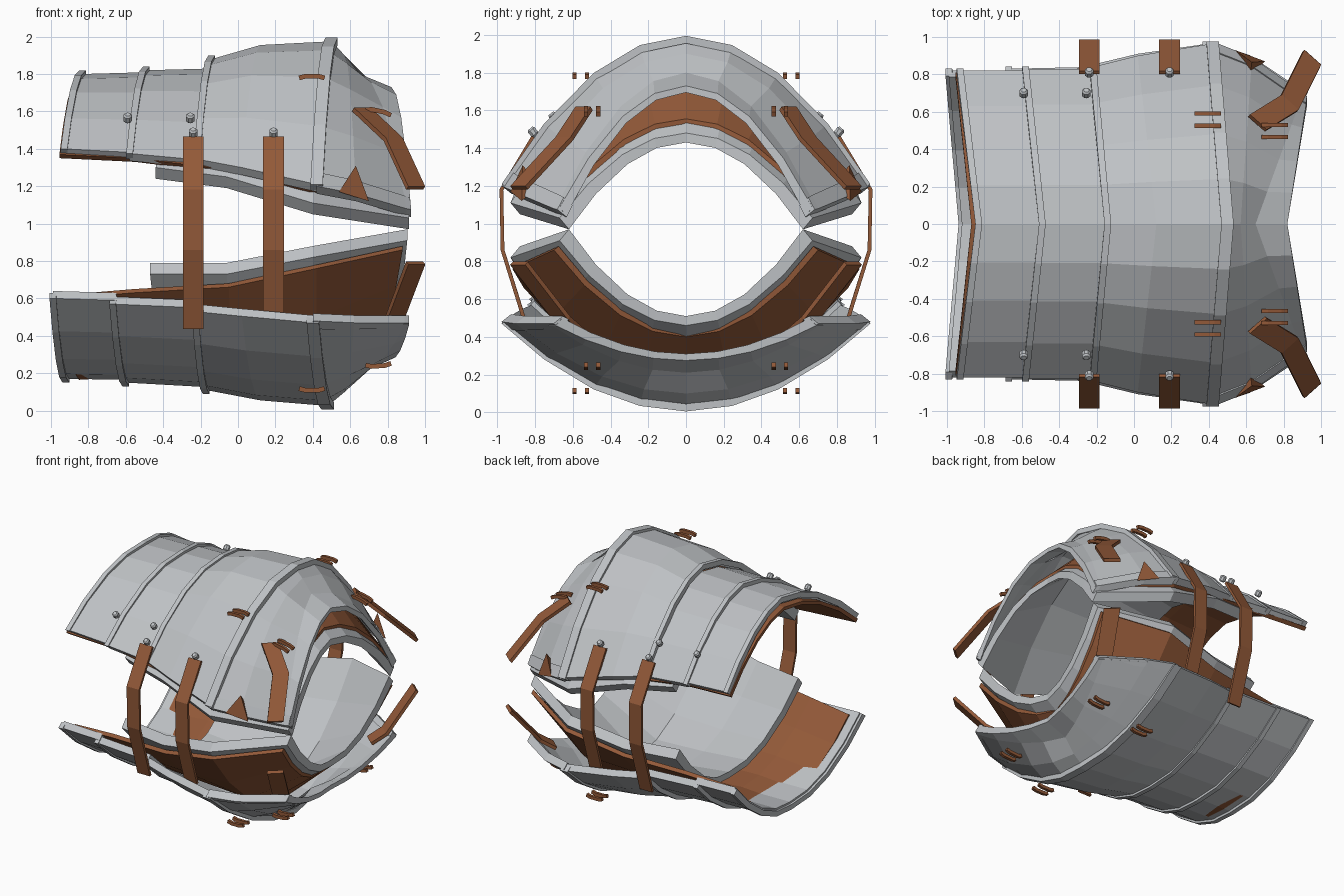
import bpy, bmesh, math
from mathutils import Vector

if "Cube" in bpy.data.objects:
    bpy.data.objects.remove(bpy.data.objects["Cube"])


def material(name, rgb):
    m = bpy.data.materials.new(name)
    m.diffuse_color = (*rgb, 1)
    m.use_nodes = True
    m.node_tree.nodes["Principled BSDF"].inputs["Base Color"].default_value = m.diffuse_color
    return m


STEEL = material("steel grey", (0.52, 0.54, 0.56))
LEATHER = material("leather brown", (0.29, 0.10, 0.04))
ARCH = (-1, -0.77, -0.5, -0.25, 0, 0.25, 0.5, 0.77, 1)


def finish(name, bm, mat):
    bmesh.ops.recalc_face_normals(bm, faces=bm.faces)
    me = bpy.data.meshes.new(name)
    bm.to_mesh(me)
    bm.free()
    me.materials.append(mat)
    ob = bpy.data.objects.new(name, me)
    bpy.context.collection.objects.link(ob)
    return ob


def arch_point(st, u):
    xc, xe, w, ze, zc = st
    return (xc + (xe - xc) * abs(u), w * u, ze + (zc - ze) * (1 - u * u))


def shell(name, stations, mat, side, t=0.035, lip=0.04, us=ARCH):
    """Lofted arch with thickness. Station: centre x, edge x, half width, edge z, crown z."""
    bm = bmesh.new()
    layers = []
    for k in (0, 1):
        layers.append([[bm.verts.new(arch_point(
            (a, b, w - k * t, ze - side * k * lip, zc - side * k * t), u))
            for u in us] for a, b, w, ze, zc in stations])
    n, m = len(stations), len(us)
    for g in layers:
        for i in range(n - 1):
            for j in range(m - 1):
                bm.faces.new((g[i][j], g[i + 1][j], g[i + 1][j + 1], g[i][j + 1]))
    o, q = layers
    for i in range(n - 1):
        for j in (0, m - 1):
            bm.faces.new((o[i][j], o[i + 1][j], q[i + 1][j], q[i][j]))
    for j in range(m - 1):
        for i in (0, n - 1):
            bm.faces.new((o[i][j], o[i][j + 1], q[i][j + 1], q[i][j]))
    return finish(name, bm, mat)


def bead(name, st, side, half=0.018, rise=0.02):
    xc, xe, w, ze, zc = st
    shell(name, [(xc + d, xe + d, w + rise * 0.6, ze, zc + side * rise)
                 for d in (-half, half)], STEEL, side, 0.04, 0.03)


def ribbon(name, path, widths, t, mat):
    """Flat band along a path, with a width vector at every point."""
    bm = bmesh.new()
    pts = [Vector(p) for p in path]
    rings = []
    for i, p in enumerate(pts):
        w = Vector(widths[i]) / 2
        tan = pts[min(i + 1, len(pts) - 1)] - pts[max(i - 1, 0)]
        nrm = tan.cross(w).normalized() * t / 2
        rings.append([bm.verts.new(c) for c in
                      (p - w - nrm, p + w - nrm, p + w + nrm, p - w + nrm)])
    for a, b in zip(rings, rings[1:]):
        for k in range(4):
            bm.faces.new((a[k], a[(k + 1) % 4], b[(k + 1) % 4], b[k]))
    bm.faces.new(rings[0])
    bm.faces.new(rings[-1])
    return finish(name, bm, mat)


# Outer plates of both halves; the last one flares into the collar
upper = [
    [(-0.83, -0.93, 0.82, 1.40, 1.80), (-0.47, -0.56, 0.82, 1.38, 1.81)],
    [(-0.49, -0.58, 0.83, 1.375, 1.82), (-0.12, -0.20, 0.83, 1.34, 1.83)],
    [(-0.14, -0.22, 0.84, 1.345, 1.88), (0.12, 0.02, 0.90, 1.30, 1.955),
     (0.50, 0.42, 0.965, 1.21, 1.975)],
    [(0.50, 0.42, 0.965, 1.21, 1.975), (0.57, 0.63, 0.88, 1.17, 1.90),
     (0.65, 0.90, 0.69, 1.09, 1.80), (0.82, 0.925, 0.67, 1.085, 1.73)],
]
lower = [
    [(-0.92, -0.99, 0.82, 0.60, 0.17), (-0.58, -0.65, 0.82, 0.59, 0.165)],
    [(-0.60, -0.67, 0.83, 0.57, 0.15), (-0.15, -0.21, 0.84, 0.55, 0.125)],
    [(-0.17, -0.23, 0.85, 0.53, 0.11), (0.12, 0.02, 0.91, 0.505, 0.055),
     (0.48, 0.40, 0.965, 0.47, 0.025)],
    [(0.48, 0.40, 0.965, 0.47, 0.025), (0.57, 0.62, 0.89, 0.46, 0.10),
     (0.65, 0.89, 0.71, 0.46, 0.21), (0.82, 0.915, 0.69, 0.46, 0.275)],
]
for half, plates, side in (("upper", upper, 1), ("lower", lower, -1)):
    for i, p in enumerate(plates):
        shell(f"{half}_plate_{i + 1}", p, STEEL, side)
        bead(f"{half}_ridge_{i + 1}", p[0], side, half=0.033 if i == 3 else 0.018)
    # raised trim along the long edges of the front plates
    for s, tag in ((1, "back"), (-1, "front")):
        trim = [(a, b, w + 0.012, ze - side * 0.01, zc) for a, b, w, ze, zc in plates[3]]
        shell(f"{half}_edge_trim_{tag}", trim, STEEL, side, 0.05, 0.04,
              (s * 0.95, s * 1.0))

# Leather lining between the steel layers
shell("upper_lining", [
    (-0.87, -0.955, 0.81, 1.37, 1.75), (-0.48, -0.55, 0.80, 1.35, 1.765),
    (0.0, -0.06, 0.84, 1.29, 1.83), (0.42, 0.38, 0.92, 1.19, 1.88),
    (0.76, 0.86, 0.66, 1.12, 1.555)], LEATHER, 1, 0.025, 0.02)
shell("lower_lining", [
    (-0.85, -0.92, 0.77, 0.60, 0.165), (-0.5, -0.56, 0.80, 0.63, 0.185),
    (0.0, -0.05, 0.86, 0.66, 0.155), (0.42, 0.42, 0.92, 0.76, 0.11),
    (0.74, 0.88, 0.70, 0.86, 0.40)], LEATHER, -1, 0.025, 0.02)

# Inner steel shells around the opening
shell("upper_inner_shell", [
    (-0.36, -0.44, 0.80, 1.30, 1.72), (0.0, -0.06, 0.87, 1.25, 1.78),
    (0.42, 0.40, 0.93, 1.11, 1.84), (0.82, 0.915, 0.67, 1.03, 1.48)],
    STEEL, 1, 0.05, 0.06)
shell("lower_inner_shell", [
    (-0.38, -0.47, 0.80, 0.73, 0.25), (0.0, -0.06, 0.87, 0.73, 0.205),
    (0.42, 0.40, 0.93, 0.82, 0.17), (0.82, 0.905, 0.67, 0.91, 0.46)],
    STEEL, -1, 0.05, 0.06)


def stud(name, x, y, z, s):
    bpy.ops.mesh.primitive_cylinder_add(vertices=8, radius=0.026, depth=0.05,
                                        location=(x, y, z), rotation=(-s * 0.7, 0, 0))
    ob = bpy.context.object
    ob.name = name
    bev = ob.modifiers.new("round", 'BEVEL')
    bev.width, bev.limit_method = 0.01, 'ANGLE'
    ob.data.materials.append(STEEL)


for s, tag in ((1, "back"), (-1, "front")):
    # Side straps joining the halves, each with a stud
    for i, x in enumerate((-0.24, 0.19)):
        low = (0.44, 0.50)[i]
        ribbon(f"side_strap_{tag}_{i + 1}",
               [(x, s * (0.84 + 0.02 * i), low), (x, s * 0.972, 0.86),
                (x, s * 0.978, 1.18), (x, s * 0.81, 1.46)],
               [(0.11, 0, 0)] * 4, 0.02, LEATHER)
        stud(f"strap_stud_{tag}_{i + 1}", x, s * 0.81, 1.485, s)
    for i, x in enumerate((-0.59, -0.255)):
        stud(f"plate_stud_{tag}_{i + 1}", x, s * 0.70, 1.565, s)

    # Diagonal shoulder straps; the lower ones tuck inside the collar
    wide = [(0.09, -s * 0.08, 0)] * 3
    ribbon(f"upper_shoulder_strap_{tag}",
           [(0.66, s * 0.54, 1.61), (0.83, s * 0.645, 1.45), (0.95, s * 0.885, 1.19)],
           wide, 0.025, LEATHER)
    ribbon(f"lower_shoulder_strap_{tag}",
           [(0.76, s * 0.58, 0.43), (0.84, s * 0.66, 0.50), (0.95, s * 0.885, 0.79)],
           wide, 0.025, LEATHER)

    # Paired lace loops on the shells
    loops = (("upper_ridge", 0.395, 0.525, 0.59, 1.785, 1, 0),
             ("upper_collar", 0.75, 0.465, 0.53, 1.60, 1, -0.015),
             ("lower_ridge", 0.395, 0.525, 0.59, 0.112, -1, 0),
             ("lower_collar", 0.75, 0.465, 0.53, 0.242, -1, 0.005))
    for label, x, y1, y2, z, up, tilt in loops:
        for k, y in enumerate((y1, y2)):
            path = [(x + d, s * y, z + tilt * d / 0.07 + up * h) for d, h in
                    ((-0.068, -0.006), (-0.035, 0.003), (0.035, 0.003), (0.068, -0.006))]
            ribbon(f"{label}_loop_{tag}_{k + 1}", path, [(0, 0.022, 0)] * 4, 0.025, LEATHER)

    # Pointed leather tab at the flank of the front plate
    bm = bmesh.new()
    tab = [(0.54, 0.93, 1.17), (0.63, 0.865, 1.31), (0.70, 0.87, 1.12), (0.62, 0.78, 1.20)]
    v = [bm.verts.new((a, s * b, c)) for a, b, c in tab]
    for f in ((0, 1, 2), (0, 1, 3), (1, 2, 3), (0, 2, 3)):
        bm.faces.new([v[k] for k in f])
    finish(f"flank_tab_{tag}", bm, LEATHER)
